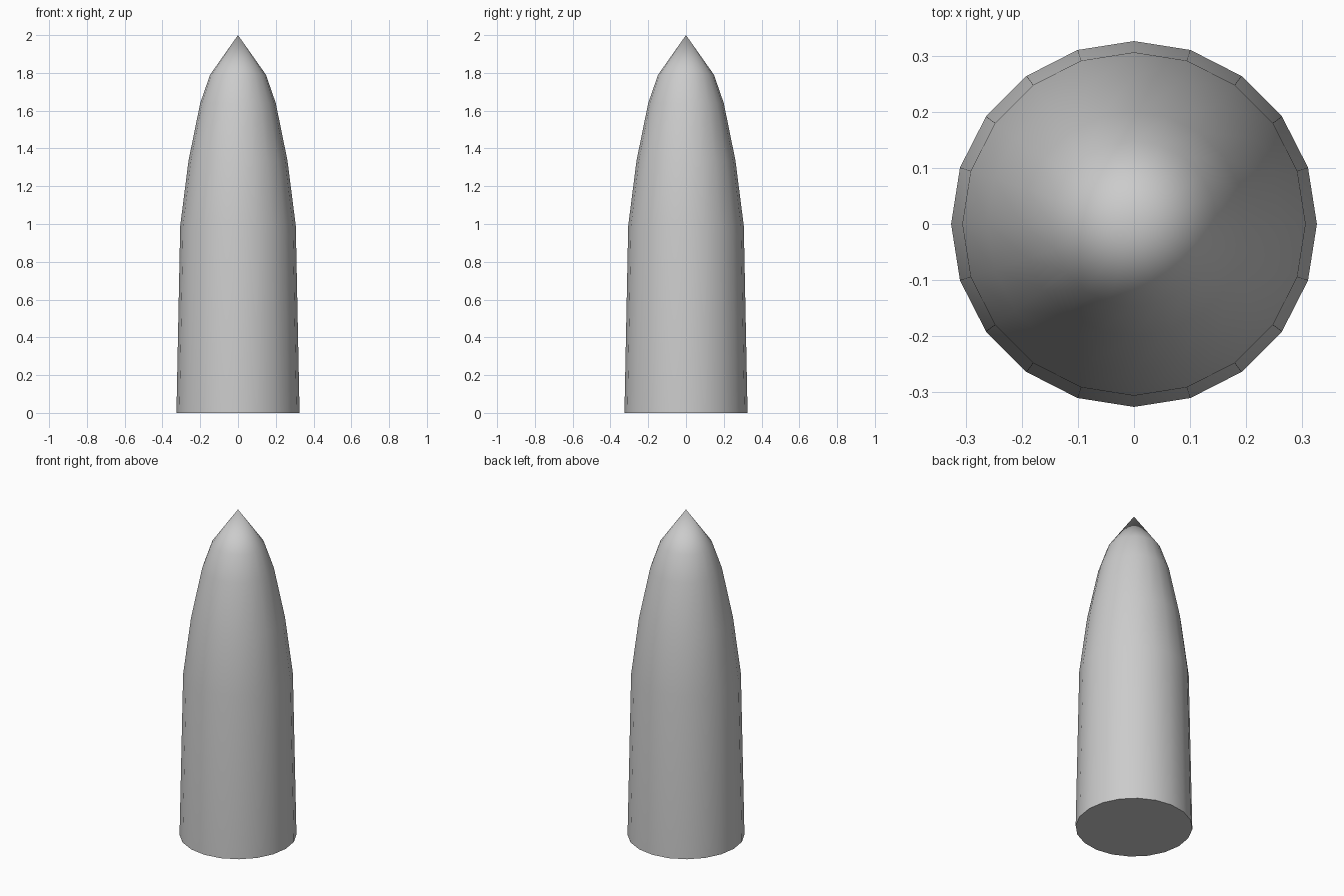
import bpy, bmesh, math

if "Cube" in bpy.data.objects:
    bpy.data.objects.remove(bpy.data.objects["Cube"])

SIDES = 20
# (radius, height) outline from base to shoulder; the tip closes at z = 2
PROFILE = [(0.326, 0.0), (0.306, 0.99), (0.262, 1.335), (0.2, 1.64), (0.148, 1.79)]
TIP_Z = 2.0

bm = bmesh.new()

# Rings of the pointed body
rings = []
for r, z in PROFILE:
    rings.append([bm.verts.new((r * math.cos(2 * math.pi * i / SIDES),
                                r * math.sin(2 * math.pi * i / SIDES), z))
                  for i in range(SIDES)])
tip = bm.verts.new((0, 0, TIP_Z))

# Walls, pointed tip and flat base
for i in range(SIDES):
    j = (i + 1) % SIDES
    for lo, hi in zip(rings, rings[1:]):
        bm.faces.new((lo[i], lo[j], hi[j], hi[i]))
    bm.faces.new((rings[-1][i], rings[-1][j], tip))
bm.faces.new(rings[0][::-1])

mesh = bpy.data.meshes.new("pointed_body")
bm.to_mesh(mesh)
bm.free()
body = bpy.data.objects.new("pointed_body", mesh)
bpy.context.collection.objects.link(body)

# Smooth sides, sharp base rim
bpy.context.view_layer.objects.active = body
body.select_set(True)
bpy.ops.object.shade_smooth_by_angle(angle=math.radians(40))
